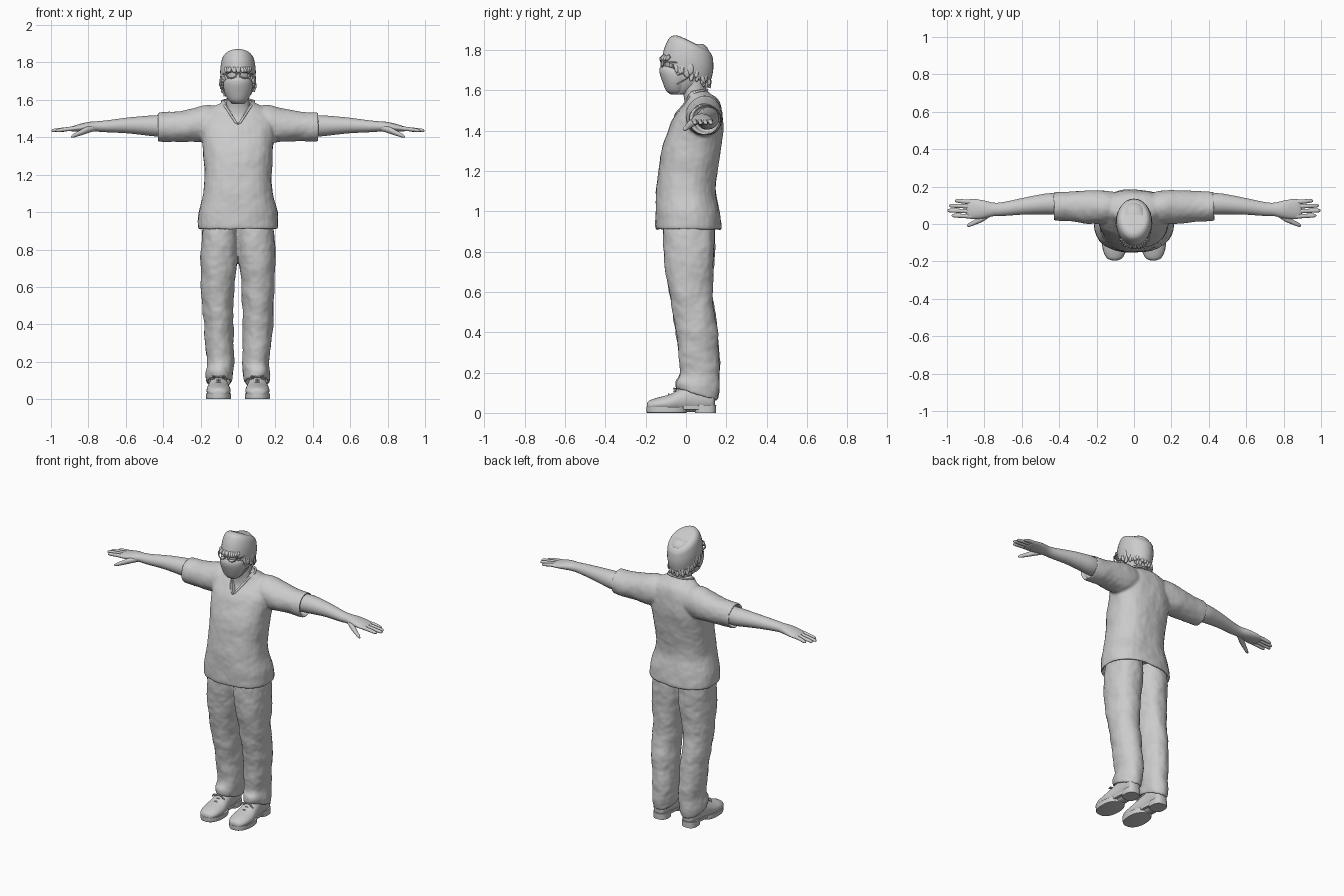
import bpy, bmesh, math, random
from mathutils import Vector
from mathutils.bvhtree import BVHTree

random.seed(4)
AXES = {'z': (0, 1, 2), 'x': (1, 2, 0), 'y': (0, 2, 1)}


def loft(bm, axis, rings, sx=1, n=32, sub=4):
    """Skin superellipse rings: (station, centre u, centre v, radius u, radius v, power, shear)."""
    R = [tuple(r) + (2.0, 0.0)[len(r) - 5:] for r in rings]
    P = [R[0]] + R + [R[-1]]
    path = []
    for i in range(len(R) - 1):
        for k in range(sub):
            t = k / sub
            path.append([0.5 * (2 * b + (c - a) * t + (2 * a - 5 * b + 4 * c - d) * t * t
                                + (3 * b - a - 3 * c + d) * t ** 3)
                         for a, b, c, d in zip(*P[i:i + 4])])
    path.append(R[-1])
    iu, iv, iw = AXES[axis]
    loops = []
    for s, cu, cv, ru, rv, p, sh in path:
        ring = []
        for j in range(n):
            a = 2 * math.pi * j / n
            c, d = math.cos(a), math.sin(a)
            u = math.copysign(abs(c) ** (2 / p), c) * max(ru, .002)
            v = math.copysign(abs(d) ** (2 / p), d) * max(rv, .002)
            co = [0, 0, 0]
            co[iu], co[iv], co[iw] = cu + u, cv + v, s + sh * v
            co[0] *= sx
            ring.append(bm.verts.new(co))
        loops.append(ring)
    for a, b in zip(loops, loops[1:]):
        for j in range(n):
            bm.faces.new((a[j], a[(j + 1) % n], b[(j + 1) % n], b[j]))
    bm.faces.new(loops[0])
    bm.faces.new(loops[-1])


def build(name, parts, voxel=0, noise=0, cutter=None):
    """Each part is (axis, rings, mirrored); voxel > 0 fuses the parts like cloth."""
    bm = bmesh.new()
    for axis, rings, mirrored in parts:
        for sx in ((1, -1) if mirrored else (1,)):
            loft(bm, axis, rings, sx)
    bmesh.ops.recalc_face_normals(bm, faces=bm.faces)
    me = bpy.data.meshes.new(name)
    bm.to_mesh(me)
    bm.free()
    ob = bpy.data.objects.new(name, me)
    bpy.context.collection.objects.link(ob)
    if voxel:
        m = ob.modifiers.new("fuse", 'REMESH')
        m.mode, m.voxel_size = 'VOXEL', voxel
        m = ob.modifiers.new("soften", 'SMOOTH')
        m.factor, m.iterations = .5, 5
    if noise:
        tex = bpy.data.textures.new(name + "_folds", 'CLOUDS')
        tex.noise_scale = .11
        m = ob.modifiers.new("folds", 'DISPLACE')
        m.texture, m.strength, m.mid_level = tex, noise, .5
    if cutter:
        m = ob.modifiers.new("neck_opening", 'BOOLEAN')
        m.operation, m.object, m.solver = 'DIFFERENCE', cutter, 'EXACT'
    if ob.modifiers:
        dg = bpy.context.evaluated_depsgraph_get()
        new = bpy.data.meshes.new_from_object(ob.evaluated_get(dg))
        ob.modifiers.clear()
        ob.data = new
    return ob


def tubes(name, lines, r, cyclic=False, taper=None):
    cu = bpy.data.curves.new(name, 'CURVE')
    cu.dimensions, cu.bevel_depth, cu.bevel_resolution, cu.use_fill_caps = '3D', r, 2, True
    for pts in lines:
        sp = cu.splines.new('POLY')
        sp.points.add(len(pts) - 1)
        for i, (q, p) in enumerate(zip(sp.points, pts)):
            q.co = (*p, 1)
            q.radius = taper[i] if taper else 1
        sp.use_cyclic_u = cyclic
    ob = bpy.data.objects.new(name, cu)
    bpy.context.collection.objects.link(ob)
    return ob


def both(pts):
    return [pts, [(-x, y, z) for x, y, z in pts]]


# V-neck cutter
bm = bmesh.new()
tri = [(-.082, 1.61), (0, 1.472), (.082, 1.61)]
f = bm.faces.new([bm.verts.new((x, -.25, z)) for x, z in tri])
ext = bmesh.ops.extrude_face_region(bm, geom=[f])
bmesh.ops.translate(bm, vec=(0, .285, 0), verts=[v for v in ext['geom'] if isinstance(v, bmesh.types.BMVert)])
bmesh.ops.recalc_face_normals(bm, faces=bm.faces)
me = bpy.data.meshes.new("neck_cutter")
bm.to_mesh(me)
bm.free()
cutter = bpy.data.objects.new("neck_cutter", me)
cutter.hide_render = True
bpy.context.collection.objects.link(cutter)

# Tunic with hollow hem and short sleeves
tunic = [(.96, 0, .012, .198, .143, 2.4), (.918, 0, .012, .2, .146, 2.4), (.915, 0, .012, .216, .163, 2.4),
         (1.0, 0, .007, .212, .158, 2.4), (1.1, 0, .0, .186, .148, 2.4), (1.2, 0, .01, .179, .147, 2.4),
         (1.3, 0, .026, .184, .148, 2.4), (1.38, 0, .045, .194, .14, 2.4), (1.45, 0, .058, .2, .127, 2.3),
         (1.51, 0, .077, .19, .101, 2.2), (1.555, 0, .08, .145, .078), (1.585, 0, .055, .092, .06),
         (1.6, 0, .052, .078, .054)]
sleeve = [(.08, .09, 1.47, .08, .09), (.16, .09, 1.47, .09, .1), (.25, .092, 1.464, .09, .088),
          (.33, .094, 1.458, .082, .08), (.425, .094, 1.455, .076, .078), (.425, .098, 1.456, .066, .068),
          (.39, .098, 1.456, .06, .062)]
shirt = build("scrub_top", [('z', tunic, False), ('x', sleeve, True)], .007, .012, cutter)
bpy.data.objects.remove(cutter)

# Collar band following the shirt surface
bvh = BVHTree.FromPolygons([v.co for v in shirt.data.vertices], [p.vertices for p in shirt.data.polygons])
side = []
for i in range(1, 9):
    t = i / 9
    x, z = .082 * t * .9 + .005, 1.468 + .122 * t * .93
    hit = bvh.ray_cast(Vector((x, -.5, z)), Vector((0, 1, 0)))[0]
    if hit:
        side.append((x, min(hit.y, .05), z))
side += [(.086, .055, 1.594), (.066, .09, 1.6), (.035, .105, 1.602)]
tip = (0, side[0][1] - .004, 1.468)
tubes("collar_band", [[tip] + side + [(-x, y, z) for x, y, z in reversed(side)]], .006, True)

# Trousers
leg = [(.97, .095, .015, .092, .122, 2.2), (.9, .093, .015, .1, .128, 2.2), (.8, .096, .016, .101, .127, 2.2),
       (.7, .103, .018, .095, .118, 2.2), (.6, .108, .025, .088, .11), (.5, .108, .036, .083, .106),
       (.4, .105, .053, .08, .105), (.3, .1, .063, .076, .101), (.2, .093, .067, .073, .098),
       (.14, .1, .058, .074, .108, 2, -.15), (.093, .1, .054, .068, .101, 2, -.27),
       (.093, .1, .054, .058, .09, 2, -.27), (.125, .1, .054, .054, .085, 2, -.27)]
build("scrub_trousers", [('z', leg, True)], .007, .018)

# Shoes: upper, sole, heel, laces
upper = [(-.194, .104, .034, .015, .014), (-.182, .104, .036, .042, .025), (-.14, .104, .042, .061, .034),
         (-.08, .104, .048, .064, .044), (-.03, .104, .06, .056, .057), (.03, .104, .072, .047, .068),
         (.09, .104, .074, .045, .068), (.13, .104, .068, .04, .056), (.145, .104, .062, .02, .035)]
sole = [(.0, .104, -.095, .062, .095, 2.3), (.004, .104, -.095, .066, .1, 2.3), (.03, .104, -.095, .067, .101, 2.3)]
shank = [(.016, .104, .02, .045, .12), (.034, .104, .02, .046, .121)]
heel = [(0, .104, .097, .047, .052, 2.6), (.038, .104, .097, .047, .053, 2.6)]
build("shoe_uppers", [('y', upper, True)])
build("shoe_soles", [('z', sole, True), ('z', shank, True), ('z', heel, True)])
laces = []
for y, z in ((-.085, .093), (-.06, .104), (-.035, .116)):
    laces += both([(.07, y + .01, z - .014), (.104, y, z + .001), (.138, y + .01, z - .014)])
for s in (-1, 1):
    laces += both([(.104, -.045, .118), (.104 + s * .03, -.06, .122), (.104 + s * .045, -.055, .105),
                   (.104 + s * .02, -.05, .112)])
tubes("shoe_laces", laces, .004)

# Bare arms and hands
arm = [(.34, .1, 1.46, .054, .054), (.44, .108, 1.461, .057, .056), (.52, .103, 1.463, .051, .049),
       (.6, .094, 1.463, .044, .041), (.7, .08, 1.459, .037, .032), (.75, .078, 1.458, .036, .028),
       (.8, .078, 1.456, .047, .026), (.85, .08, 1.45, .053, .02), (.885, .08, 1.445, .05, .014),
       (.897, .08, 1.444, .038, .007)]
hand = [('x', arm, True)]
for y0, y1, tipx in ((.041, .045, .975), (.067, .072, .997), (.093, .098, .988), (.117, .124, .958)):
    hand.append(('x', [(.865, y0, 1.448, .012, .011), (.91, (y0 + y1) / 2, 1.444, .0115, .011),
                       (tipx - .015, y1, 1.437, .01, .009), (tipx - .003, y1, 1.435, .006, .005),
                       (tipx, y1, 1.434, .002, .002)], True))
hand.append(('x', [(.765, .06, 1.45, .018, .016), (.81, .032, 1.438, .02, .018), (.85, .01, 1.421, .014, .014),
                   (.88, -.004, 1.408, .011, .01), (.893, -.009, 1.403, .003, .003)], True))
build("arms_and_hands", hand)

# Neck, head, ears, nose
neck = [(1.44, 0, .02, .1, .07), (1.5, 0, .05, .085, .062), (1.55, 0, .045, .068, .053),
        (1.6, 0, .04, .06, .058), (1.67, 0, .04, .06, .06)]
skull = [(1.58, 0, -.025, .032, .045), (1.61, 0, -.01, .054, .072), (1.65, 0, .0, .07, .098),
         (1.7, 0, .004, .077, .106), (1.75, 0, .004, .081, .11), (1.8, 0, .012, .078, .1), (1.83, 0, .02, .05, .065)]
ear = [(.072, .015, 1.705, .014, .026), (.088, .02, 1.706, .018, .031), (.095, .024, 1.708, .01, .02)]
nose = [(1.685, 0, -.112, .018, .02), (1.71, 0, -.11, .014, .019), (1.75, 0, -.1, .01, .013)]
build("neck", [('z', neck, False)])
build("head", [('z', skull, False), ('x', ear, True), ('z', nose, False)])
tubes("eyebrows", both([(.012, -.108, 1.757), (.035, -.104, 1.764), (.06, -.08, 1.757)]), .005)

# Face mask with ear loops
mask = [(1.578, 0, -.045, .026, .03), (1.597, 0, -.05, .05, .048), (1.635, 0, -.05, .07, .067, 2, -.1),
        (1.675, 0, -.05, .078, .082, 2, -.2), (1.7, 0, -.05, .074, .076, 2, -.25), (1.708, 0, -.055, .055, .056, 2, -.25)]
build("face_mask", [('z', mask, False)])
tubes("mask_loops", both([(.075, -.055, 1.69), (.084, -.01, 1.725), (.088, .03, 1.73)])
      + both([(.068, -.045, 1.63), (.079, .0, 1.655), (.088, .03, 1.68)]), .003)

# Glasses
rims = []
for s in (-1, 1):
    ring = []
    for k in range(20):
        a = k * math.pi / 10
        x = .036 + .027 * math.cos(a)
        ring.append((s * x, -.122 + .35 * max(0, x - .03), 1.735 + .019 * math.sin(a)))
    rims.append(ring)
tubes("glasses_rims", rims, .0035, True)
tubes("glasses_arms", both([(.063, -.11, 1.738), (.08, -.09, 1.74), (.088, .02, 1.735)])
      + [[(-.01, -.121, 1.739), (0, -.126, 1.743), (.01, -.121, 1.739)]], .003)

# Tilted surgical cap
cap = [(1.72, 0, .0, .08, .108, 2, -.45), (1.702, 0, .0, .087, .115, 2, -.45), (1.702, 0, .002, .092, .121, 2, -.45),
       (1.755, 0, .014, .095, .121, 2, -.45), (1.802, 0, .024, .089, .11, 2, -.47),
       (1.822, 0, .032, .08, .096, 2, -.5), (1.832, 0, .038, .062, .074, 2, -.5), (1.834, 0, .04, .02, .025, 2, -.5)]
build("surgical_cap", [('z', cap, False)])

# Hair tufts under the cap rim: curly sides and back, short fringe
tufts = []
for k in range(84):
    a = math.radians(-38 + 256 * k / 83)
    c, s = math.cos(a), math.sin(a)
    z = 1.71 - .05 * s - random.uniform(0, .03)
    j, o = random.uniform(-.014, .014), random.uniform(0, .009)
    tufts.append([((.08 + o * t) * c - j * t * s, .004 + (.103 + o * t) * s + j * t * c, z - d)
                  for t, d in ((0, -.03), (1, 0), (1.4, .014), (2, .022))])
for k in range(12):
    x = -.066 + .012 * k
    y = -.122 * math.sqrt(1 - (x / .1) ** 2)
    j = random.uniform(-.01, .01)
    tufts.append([(x, y + .012, 1.77), (x + j, y, 1.757), (x + 1.5 * j, y - .002, 1.75), (x + 2 * j, y, 1.744)])
tubes("hair", tufts, .011, taper=[.8, 1, .8, .15])

# Convert curves and shade smoothly
bpy.ops.object.select_all(action='SELECT')
bpy.context.view_layer.objects.active = shirt
bpy.ops.object.convert(target='MESH')
bpy.ops.object.select_all(action='SELECT')
bpy.ops.object.shade_smooth_by_angle(angle=math.radians(50))
